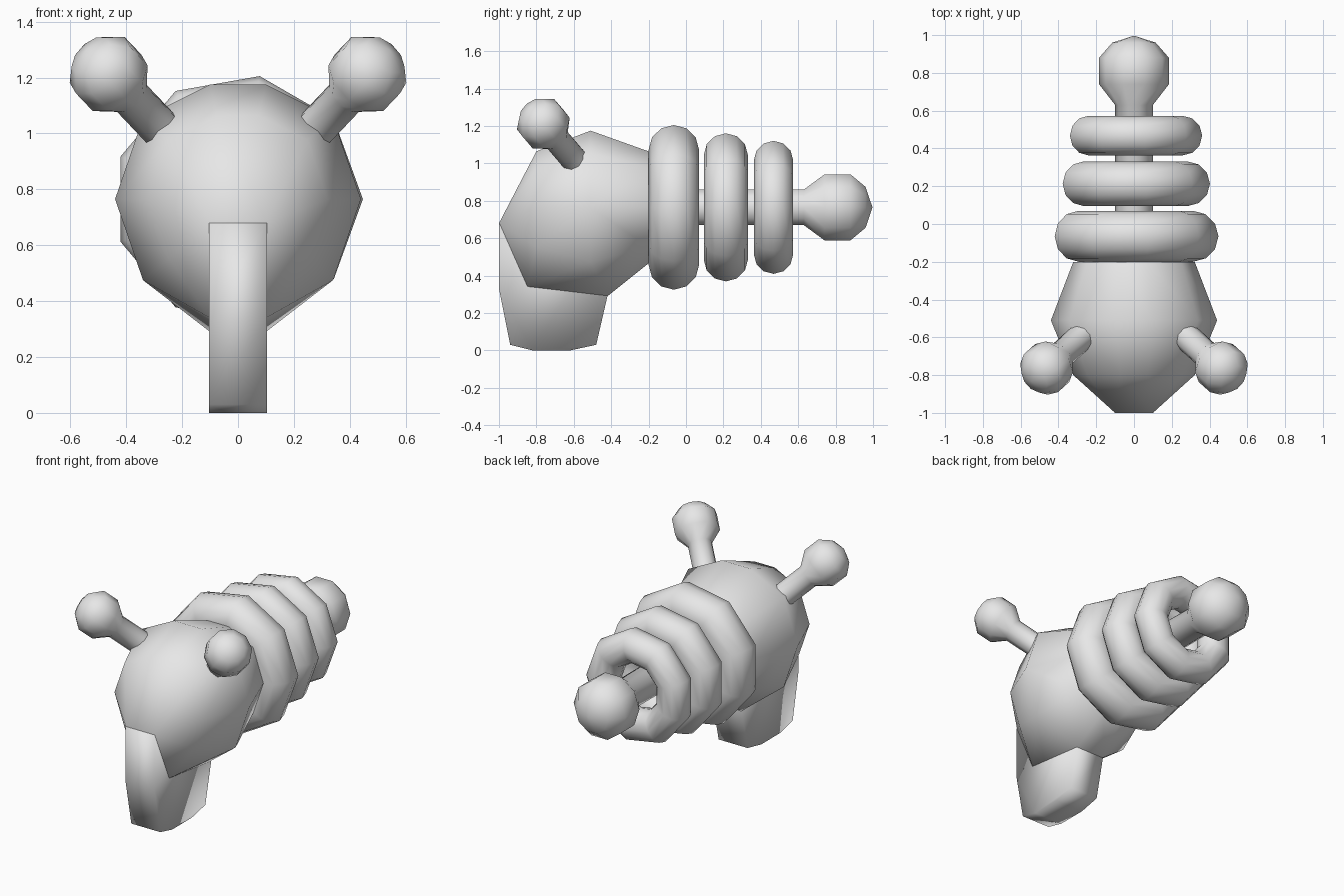
import bpy, bmesh, math
from mathutils import Vector

if "Cube" in bpy.data.objects:
    bpy.data.objects.remove(bpy.data.objects["Cube"], do_unlink=True)

grey = bpy.data.materials.new("plain_grey")
grey.use_nodes = True
grey.diffuse_color = (0.8, 0.8, 0.8, 1)
grey.node_tree.nodes["Principled BSDF"].inputs["Base Color"].default_value = (0.8, 0.8, 0.8, 1)

AXIS_Z = 0.765   # height of the barrel axis


def finish(obj, angle):
    obj.data.materials.append(grey)
    bpy.ops.object.select_all(action='DESELECT')
    obj.select_set(True)
    bpy.context.view_layer.objects.active = obj
    bpy.ops.object.shade_smooth_by_angle(angle=math.radians(angle))
    return obj


def from_bmesh(name, bm, angle):
    bmesh.ops.recalc_face_normals(bm, faces=bm.faces[:])
    mesh = bpy.data.meshes.new(name)
    bm.to_mesh(mesh)
    bm.free()
    obj = bpy.data.objects.new(name, mesh)
    bpy.context.collection.objects.link(obj)
    return finish(obj, angle)


def knob_rod(name, start, centre, scale, sides=10):
    """A rod from start that ends in a faceted ball around centre."""
    start, centre = Vector(start), Vector(centre)
    length = (centre - start).length / scale
    profile = [(0.1, 0), (0.1, length - 0.18), (0.185, length - 0.07),
               (0.185, length + 0.07), (0.115, length + 0.15)]
    bm = bmesh.new()
    rings = []
    for radius, along in profile:
        rings.append([bm.verts.new((radius * math.cos(i * math.tau / sides),
                                    radius * math.sin(i * math.tau / sides), along))
                      for i in range(sides)])
    tip = bm.verts.new((0, 0, length + 0.187))
    bm.faces.new(rings[0])
    for i in range(sides):
        j = (i + 1) % sides
        for low, high in zip(rings, rings[1:]):
            bm.faces.new((low[i], low[j], high[j], high[i]))
        bm.faces.new((rings[-1][i], rings[-1][j], tip))
    obj = from_bmesh(name, bm, 70)
    obj.location = start
    obj.scale = (scale,) * 3
    obj.rotation_euler = (centre - start).to_track_quat('Z', 'Y').to_euler()
    return obj


# Rounded body: three faceted sections, the front ridge and the handle root
bm = bmesh.new()
section = [(0.44, 0), (0.34, 0.29), (0.1, 0.41)]
for y, size in [(-0.2, 0.73), (-0.51, 1), (-0.8, 0.73)]:
    for x, z in section:
        for side in (1, -1):
            for up in (1, -1):
                if z or up == 1:
                    bm.verts.new((side * x * size, y, AXIS_Z + up * z * size))
for y, z in [(-1, 0.68), (-0.85, 0.34), (-0.42, 0.29)]:
    for side in (1, -1):
        bm.verts.new((side * 0.1, y, z))
hull = bmesh.ops.convex_hull(bm, input=bm.verts[:])
inside = [v for v in hull["geom_interior"] if isinstance(v, bmesh.types.BMVert)]
bmesh.ops.delete(bm, geom=inside, context='VERTS')
bmesh.ops.dissolve_limit(bm, angle_limit=0.02, verts=bm.verts[:], edges=bm.edges[:])
from_bmesh("body", bm, 65)

# Handle: side profile given a constant width
bm = bmesh.new()
outline = [(-1, 0.68), (-1, 0.33), (-0.94, 0.03), (-0.82, 0), (-0.62, 0),
           (-0.48, 0.03), (-0.42, 0.29), (-0.45, 0.6)]
left, right = [[bm.verts.new((x, y, z)) for y, z in outline] for x in (0.103, -0.103)]
bm.faces.new(left)
bm.faces.new(right)
for i in range(len(outline)):
    j = (i + 1) % len(outline)
    bm.faces.new((left[i], left[j], right[j], right[i]))
from_bmesh("handle", bm, 120)

# Barrel rings, shrinking towards the tip
for name, y, outer, tube in [("large_ring", -0.065, 0.447, 0.135),
                             ("middle_ring", 0.213, 0.402, 0.118),
                             ("small_ring", 0.468, 0.361, 0.105)]:
    bpy.ops.mesh.primitive_torus_add(location=(0, y, AXIS_Z), rotation=(math.pi / 2, 0, 0),
                                     major_segments=9, minor_segments=12,
                                     major_radius=outer - tube, minor_radius=tube)
    ring = bpy.context.object
    ring.name = name
    finish(ring, 70)

# Barrel with ball tip, and a pair of antennae
knob_rod("barrel", (0, -0.25, AXIS_Z), (0, 0.81, AXIS_Z), 1)
for name, side in [("left_antenna", 1), ("right_antenna", -1)]:
    knob_rod(name, (side * 0.27, -0.59, 1.01), (side * 0.463, -0.763, 1.213), 0.73)
